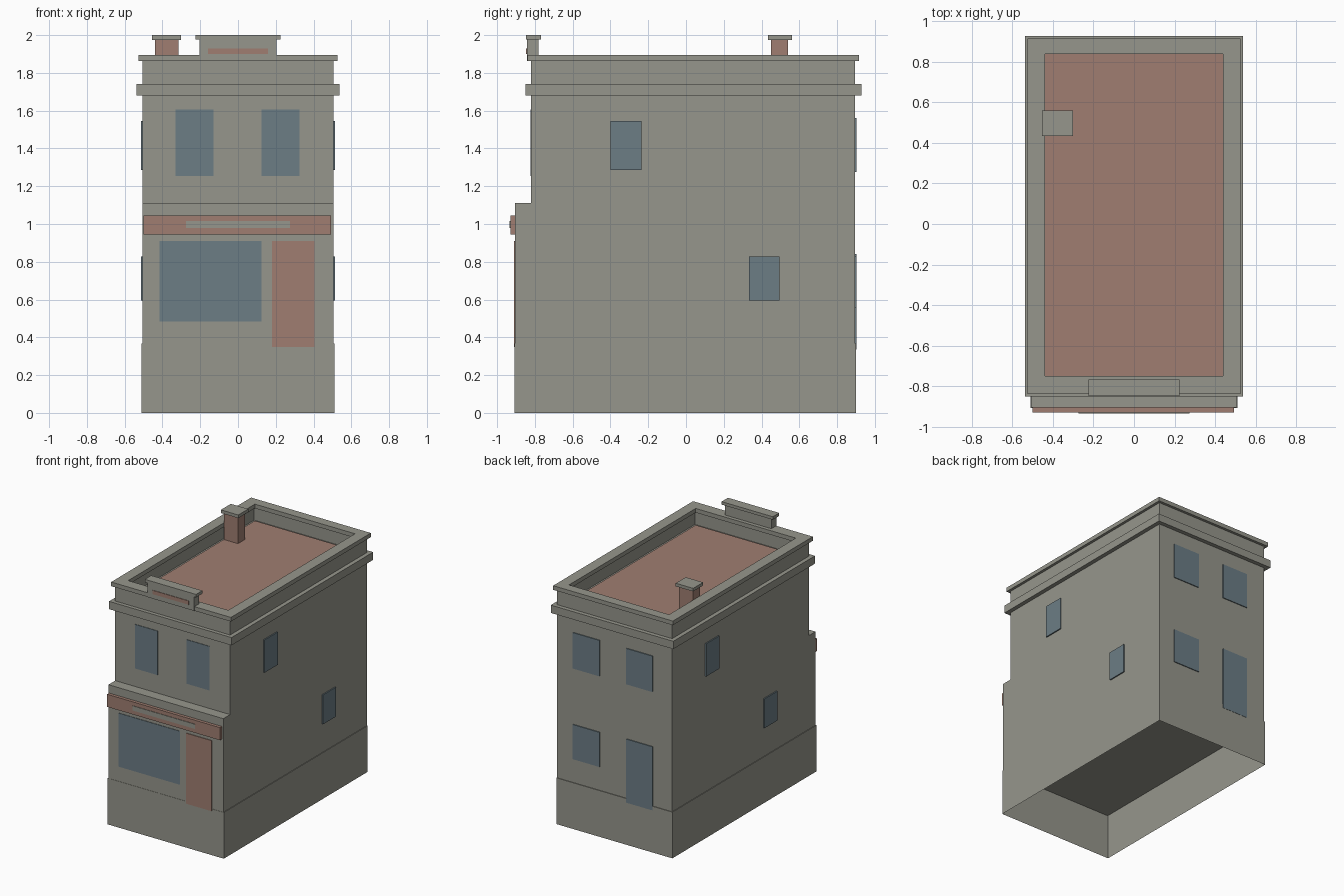
import bpy, bmesh

cube = bpy.data.objects.get("Cube")
if cube:
    bpy.data.objects.remove(cube, do_unlink=True)


def material(name, rgb):
    m = bpy.data.materials.new(name)
    m.use_nodes = True
    m.diffuse_color = (*rgb, 1)
    m.node_tree.nodes["Principled BSDF"].inputs["Base Color"].default_value = (*rgb, 1)
    return m


STONE = material("grey_stone", (0.305, 0.305, 0.262))
BRICK = material("brick_red", (0.35, 0.208, 0.165))
GLASS = material("blue_glass", (0.15, 0.205, 0.235))


def finish(name, bm, mat):
    bmesh.ops.recalc_face_normals(bm, faces=bm.faces)
    mesh = bpy.data.meshes.new(name)
    bm.to_mesh(mesh)
    bm.free()
    mesh.materials.append(mat)
    obj = bpy.data.objects.new(name, mesh)
    bpy.context.collection.objects.link(obj)
    return obj


def box(name, mat, x, y, z, open_bottom=False):
    """Box from (min, max) pairs on each axis."""
    bm = bmesh.new()
    bmesh.ops.create_cube(bm, size=1)
    for v in bm.verts:
        v.co = [r[0] if c < 0 else r[1] for c, r in zip(v.co, (x, y, z))]
    if open_bottom:
        bm.faces.ensure_lookup_table()
        low = min(bm.faces, key=lambda f: f.calc_center_median().z)
        bmesh.ops.delete(bm, geom=[low], context="FACES_ONLY")
    return finish(name, bm, mat)


def ring(name, mat, outer, inner, z):
    """Rectangular frame; outer and inner are (half width, front y, back y)."""
    def loop(r, h):
        return [bm.verts.new(p) for p in
                ((-r[0], r[1], h), (r[0], r[1], h), (r[0], r[2], h), (-r[0], r[2], h))]
    bm = bmesh.new()
    loops = [loop(outer, z[0]), loop(outer, z[1]), loop(inner, z[1]), loop(inner, z[0])]
    for i in range(4):
        a, b = loops[i], loops[(i + 1) % 4]
        for j in range(4):
            k = (j + 1) % 4
            bm.faces.new((a[j], a[k], b[k], b[j]))
    return finish(name, bm, mat)


def extrude_x(name, mat, profile, half):
    """Side profile of (y, z) points pulled across the width."""
    bm = bmesh.new()
    face = bm.faces.new([bm.verts.new((-half, y, z)) for y, z in profile])
    new = bmesh.ops.extrude_face_region(bm, geom=[face])["geom"]
    bmesh.ops.translate(bm, vec=(2 * half, 0, 0),
                        verts=[g for g in new if isinstance(g, bmesh.types.BMVert)])
    return finish(name, bm, mat)


HALF, SHOP, FRONT, BACK = 0.505, -0.905, -0.82, 0.895
ROOF = 1.755

# Hollow plinth and stepped main walls
box("plinth", STONE, (-0.51, 0.51), (-0.907, 0.9), (0, 0.367), open_bottom=True)
extrude_x("main_walls", STONE, [(SHOP, 0.36), (BACK, 0.36), (BACK, ROOF),
                                (FRONT, ROOF), (FRONT, 1.11), (SHOP, 1.11)], HALF)

# Roof, parapet, cornice and coping
box("roof_surface", BRICK, (-0.44, 0.44), (-0.75, 0.84), (ROOF - 0.01, ROOF + 0.008))
wall_inner = (0.46, -0.77, 0.86)
ring("cornice", STONE, (0.538, -0.85, 0.928), (0.49, -0.8, 0.88), (1.68, 1.742))
ring("parapet", STONE, (HALF, FRONT, BACK), wall_inner, (1.74, 1.865))
ring("coping", STONE, (0.526, -0.84, 0.916), (0.44, -0.75, 0.84), (1.862, 1.895))

# Name board on the front parapet
box("crest_board", STONE, (-0.205, 0.205), (-0.843, -0.78), (1.862, 1.978))
box("crest_cap", STONE, (-0.225, 0.225), (-0.848, -0.768), (1.976, 2.0))
box("crest_panel", BRICK, (-0.16, 0.16), (-0.847, -0.84), (1.9, 1.93))

# Chimney
box("chimney", BRICK, (-0.44, -0.315), (0.45, 0.54), (ROOF, 1.978))
box("chimney_cap", STONE, (-0.455, -0.302), (0.435, 0.56), (1.975, 2.0))

# Shop front
box("shop_sign", BRICK, (-0.5, 0.493), (-0.93, SHOP), (0.945, 1.045))
box("sign_stripe", STONE, (-0.275, 0.275), (-0.934, -0.928), (0.978, 1.015))
box("shop_window", GLASS, (-0.415, 0.125), (SHOP - 0.004, SHOP), (0.485, 0.91))
box("front_door", BRICK, (0.18, 0.405), (SHOP - 0.005, SHOP), (0.35, 0.91))

# Upper front windows
for name, x in (("right", (-0.33, -0.13)), ("left", (0.125, 0.325))):
    box("front_window_" + name, GLASS, x, (FRONT - 0.004, FRONT), (1.255, 1.605))

# Back windows and back door
back_left, back_right, back_y = (0.13, 0.365), (-0.335, -0.105), (BACK, BACK + 0.007)
box("back_upper_window_left", GLASS, back_left, back_y, (1.275, 1.56))
box("back_upper_window_right", GLASS, back_right, back_y, (1.275, 1.56))
box("back_lower_window", GLASS, back_left, back_y, (0.555, 0.83))
box("back_door", GLASS, back_right, back_y, (0.335, 0.84))

# Side windows, staggered the opposite way on each side
UPPER, LOWER = (1.285, 1.545), (0.595, 0.828)
for side, name, upper_y, lower_y in ((1, "left", (-0.4, -0.235), (0.333, 0.495)),
                                     (-1, "right", (0.315, 0.48), (-0.415, -0.25))):
    x = sorted((side * HALF, side * (HALF + 0.0095)))
    box(name + "_upper_window", GLASS, x, upper_y, UPPER)
    box(name + "_lower_window", GLASS, x, lower_y, LOWER)
